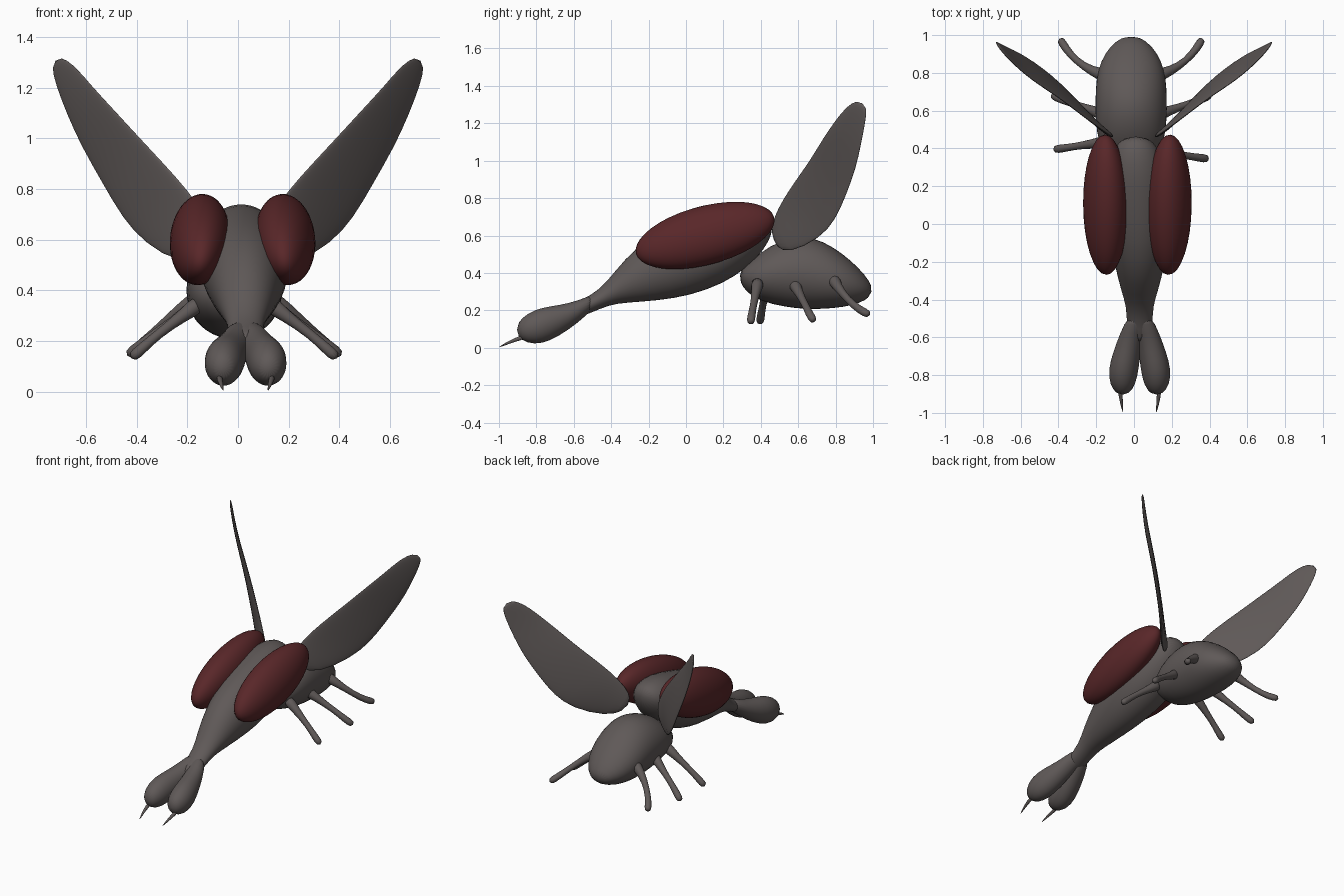
import bpy, bmesh, math
from mathutils import Vector, Euler

default = bpy.data.objects.get("Cube")
if default:
    bpy.data.objects.remove(default, do_unlink=True)


def material(name, rgb):
    m = bpy.data.materials.new(name)
    m.use_nodes = True
    m.diffuse_color = (*rgb, 1)
    bsdf = next(n for n in m.node_tree.nodes if n.type == 'BSDF_PRINCIPLED')
    bsdf.inputs["Base Color"].default_value = (*rgb, 1)
    bsdf.inputs["Roughness"].default_value = 0.8
    return m


GREY = material("warm dark grey", (0.115, 0.1, 0.097))
RED = material("deep red", (0.1, 0.02, 0.022))


def finish(name, bm, mat, levels=1):
    bmesh.ops.recalc_face_normals(bm, faces=bm.faces)
    for f in bm.faces:
        f.smooth = True
    mesh = bpy.data.meshes.new(name)
    bm.to_mesh(mesh)
    bm.free()
    mesh.materials.append(mat)
    ob = bpy.data.objects.new(name, mesh)
    bpy.context.collection.objects.link(ob)
    if levels:
        sub = ob.modifiers.new("round", 'SUBSURF')
        sub.levels = sub.render_levels = levels
    return ob


def loft(name, rings, mat=GREY, sides=20):
    """Skin elliptical rings given as (centre, half axis u, half axis v)."""
    bm = bmesh.new()
    loops = []
    for c, u, v in rings:
        loops.append([bm.verts.new(c + u * math.cos(t) + v * math.sin(t))
                      for t in (math.tau * i / sides for i in range(sides))])
    for a, b in zip(loops, loops[1:]):
        for i in range(sides):
            j = (i + 1) % sides
            bm.faces.new((a[i], a[j], b[j], b[i]))
    bm.faces.new(loops[0][::-1])
    bm.faces.new(loops[-1])
    return finish(name, bm, mat)


def body_rings(stations):
    """Stations: centre x, half width, top (y, z), bottom (y, z)."""
    rings = []
    for x, w, top, bottom in stations:
        a, b = Vector((x, *top)), Vector((x, *bottom))
        rings.append(((a + b) / 2, Vector((w, 0, 0)), (a - b) / 2))
    return rings


def tube(name, points, radii, sides=12):
    pts = [Vector(p) for p in points]
    rings = []
    for i, (p, r) in enumerate(zip(pts, radii)):
        d = (pts[min(i + 1, len(pts) - 1)] - pts[max(i - 1, 0)]).normalized()
        u = d.cross(Vector((0, 0, 1))).normalized()
        rings.append((p, u * r, d.cross(u) * r))
    return loft(name, rings, GREY, sides)


# Head with a narrow snout, leaning up towards the back
HX = 0.03
loft("head", body_rings([
    (HX, 0.05, (-.64, .22), (-.61, .15)),
    (HX, 0.07, (-.56, .255), (-.52, .18)),
    (HX, 0.07, (-.46, .31), (-.41, .23)),
    (HX, 0.1, (-.38, .41), (-.32, .24)),
    (HX, 0.135, (-.27, .54), (-.15, .25)),
    (HX, 0.17, (-.1, .64), (.02, .275)),
    (HX - .01, 0.185, (.1, .70), (.2, .34)),
    (HX - .015, 0.165, (.25, .74), (.32, .42)),
    (HX - .02, 0.125, (.38, .745), (.42, .52)),
    (HX - .02, 0.06, (.465, .71), (.465, .62)),
]))

# Abdomen
AX = -0.015
loft("abdomen", body_rings([
    (AX, 0.06, (.29, .42), (.285, .36)),
    (AX, 0.13, (.35, .47), (.32, .295)),
    (AX, 0.175, (.45, .55), (.40, .245)),
    (AX, 0.192, (.57, .595), (.53, .215)),
    (AX, 0.192, (.68, .595), (.64, .203)),
    (AX, 0.188, (.79, .54), (.74, .205)),
    (AX, 0.165, (.88, .47), (.84, .215)),
    (AX, 0.115, (.955, .395), (.925, .235)),
    (AX, 0.045, (1.0, .325), (.985, .27)),
]))

# Eyes
for name, s in (("right_eye", -1), ("left_eye", 1)):
    bm = bmesh.new()
    bmesh.ops.create_uvsphere(bm, u_segments=32, v_segments=20, radius=1)
    eye = finish(name, bm, RED, 0)
    eye.scale = (0.118, 0.382, 0.158)
    eye.rotation_euler = Euler((math.radians(15), math.radians(-10 * s),
                                math.radians(-3 * s)))
    eye.location = (0.018 + s * 0.168, 0.102, 0.6)

# Mouth lobes and fangs
lobe = [(-.48, .295, .22, .01, .05), (-.58, .25, .13, .045, .06),
        (-.68, .228, .06, .068, .074), (-.77, .217, .018, .086, .081),
        (-.85, .185, .022, .09, .07), (-.905, .13, .06, .09, .03)]
for side, s in (("right", -1), ("left", 1)):
    loft(side + "_mouth_lobe", body_rings([
        (HX + s * off, w, (y, top), (y, low)) for y, top, low, off, w in lobe]))
    fx = HX + s * 0.1
    tube(side + "_fang", [(fx + s * .005, -.86, .06), (fx, -.92, .04),
                          (fx - s * .006, -.96, .022), (fx - s * .012, -1.0, .003)],
         [.014, .01, .007, .001])

# Wings: thin blades from leading edge to trailing edge
edges = [((.10, .455, .62), (.135, .48, .54)),
         ((.13, .47, .70), (.23, .55, .50)),
         ((.2, .52, .8), (.37, .72, .585)),
         ((.3, .595, .91), (.455, .8, .68)),
         ((.385, .66, 1.0), (.535, .86, .82)),
         ((.5, .735, 1.125), (.615, .91, .96)),
         ((.575, .79, 1.205), (.67, .935, 1.08)),
         ((.65, .86, 1.295), (.72, .96, 1.21)),
         ((.705, .92, 1.325), (.738, .97, 1.29))]
thick = [.012, .014, .015, .015, .014, .013, .011, .009, .006]
for name, s in (("right_wing", -1), ("left_wing", 1)):
    rings = []
    for (lead, trail), t in zip(edges, thick):
        a = Vector((s * lead[0], *lead[1:]))
        b = Vector((s * trail[0], *trail[1:]))
        flat = Vector((s * 0.63, -0.78, 0))
        rings.append(((a + b) / 2, (a - b) / 2, flat * t))
    loft(name, rings)

# Legs: thin tubes with a thicker root and foot
legs = {
    "front": [(.12, .385, .36), (.2, .375, .3), (.3, .36, .225), (.36, .35, .17), (.405, .345, .13)],
    "middle": [(.12, .57, .36), (.2, .6, .3), (.3, .635, .235), (.37, .66, .18), (.42, .685, .14)],
    "hind": [(.12, .78, .38), (.21, .81, .325), (.29, .865, .255), (.345, .93, .2), (.375, .985, .175)],
}
radii = [.045, .024, .018, .022, .024]
for kind, pts in legs.items():
    for side, s in (("right", -1), ("left", 1)):
        drift = 0.05 if (kind == "front" and s < 0) else 0
        path = [(AX + s * x * 1.01, y + drift, z) for x, y, z in pts]
        tube(f"{kind}_{side}_leg", path, radii)
